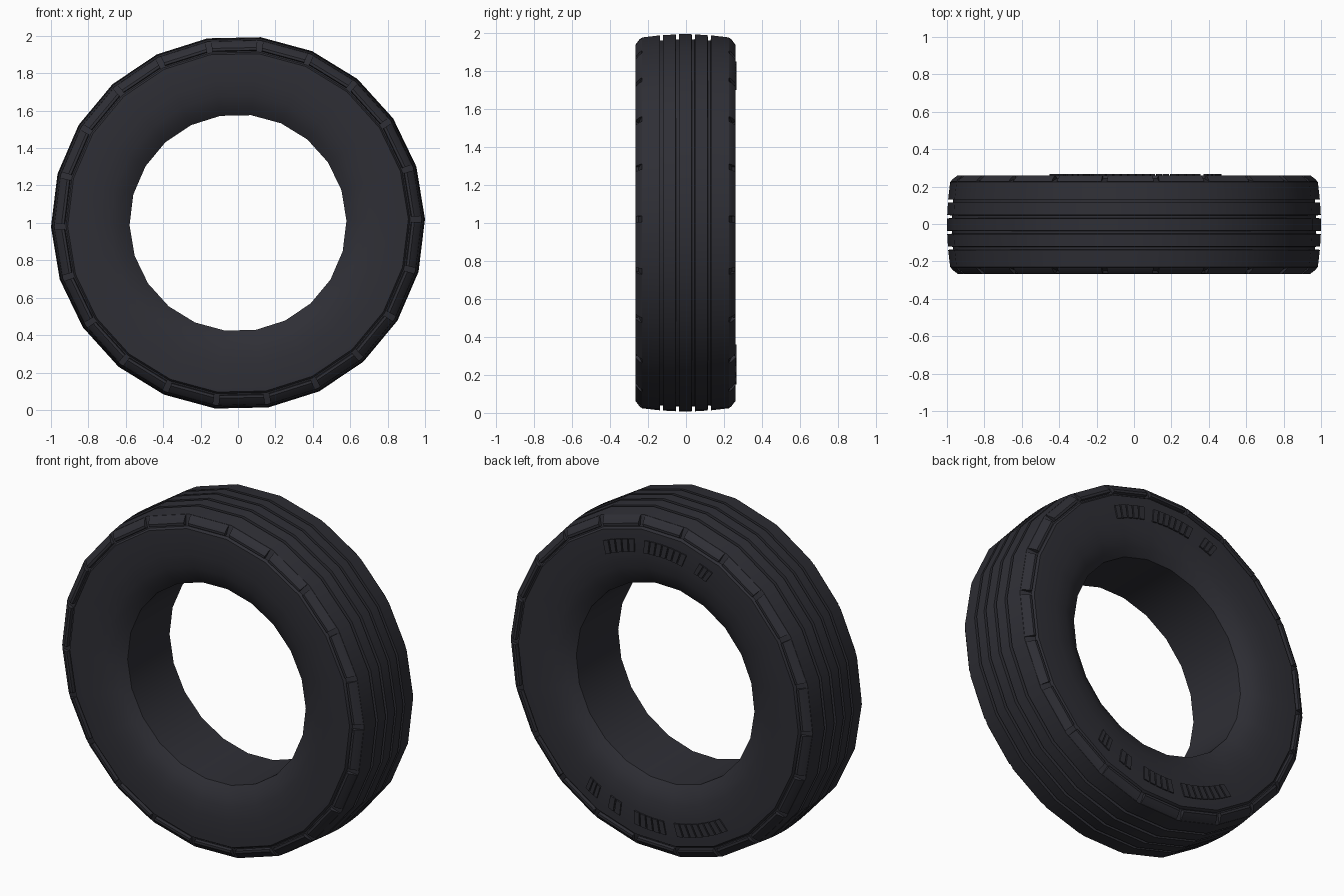
import bpy, bmesh
from math import cos, sin, pi, radians

cube = bpy.data.objects.get("Cube")
if cube:
    bpy.data.objects.remove(cube, do_unlink=True)

SEGMENTS = 22
TURN = radians(1.2)
CENTRE_Z = 1.0
SHIFT_Y = -0.003

rubber = bpy.data.materials.new("black rubber")
rubber.use_nodes = True
colour = (0.028, 0.028, 0.036, 1)
rubber.diffuse_color = colour
bsdf = rubber.node_tree.nodes["Principled BSDF"]
bsdf.inputs["Base Color"].default_value = colour
bsdf.inputs["Roughness"].default_value = 0.8


def point(angle, r, y):
    return (r * cos(angle), y + SHIFT_Y, CENTRE_Z + r * sin(angle))


def prism(bm, start, end):
    """Solid between two matching outlines."""
    a = [bm.verts.new(p) for p in start]
    b = [bm.verts.new(p) for p in end]
    n = len(a)
    for i in range(n):
        j = (i + 1) % n
        bm.faces.new((a[i], a[j], b[j], b[i]))
    bm.faces.new(a[::-1])
    bm.faces.new(b)


def finish(name, bm, angle):
    bmesh.ops.recalc_face_normals(bm, faces=bm.faces)
    mesh = bpy.data.meshes.new(name)
    bm.to_mesh(mesh)
    bm.free()
    mesh.materials.append(rubber)
    obj = bpy.data.objects.new(name, mesh)
    bpy.context.collection.objects.link(obj)
    bpy.ops.object.select_all(action="DESELECT")
    obj.select_set(True)
    bpy.context.view_layer.objects.active = obj
    bpy.ops.object.shade_smooth_by_angle(angle=angle)
    return obj


# Tyre body: half section (y, radius) with two tread grooves, shoulder, sidewall, bead
half = [(0.033, 1.0), (0.035, 0.973), (0.049, 0.973), (0.051, 0.999),
        (0.117, 0.995), (0.119, 0.968), (0.133, 0.968), (0.135, 0.994),
        (0.228, 0.983), (0.238, 0.955), (0.246, 0.92), (0.261, 0.911),
        (0.263, 0.86), (0.261, 0.76), (0.25, 0.685), (0.228, 0.625), (0.195, 0.58)]
section = half + [(-y, r) for y, r in reversed(half)]

bm = bmesh.new()
rings = [[bm.verts.new(point(TURN + 2 * pi * i / SEGMENTS, r, y)) for y, r in section]
         for i in range(SEGMENTS)]
for i in range(SEGMENTS):
    a, b = rings[i], rings[(i + 1) % SEGMENTS]
    for k in range(len(section)):
        m = (k + 1) % len(section)
        bm.faces.new((a[k], a[m], b[m], b[k]))
finish("tyre_body", bm, radians(35))

# Shoulder blocks: one straight block per segment on each side, with narrow gaps
block = [(0.229, 0.982), (0.241, 0.974), (0.263, 0.945), (0.263, 0.931),
         (0.24, 0.926), (0.22, 0.96)]
GAP = 0.055


def between(p, q, t):
    return tuple(u + (v - u) * t for u, v in zip(p, q))


bm = bmesh.new()
for side in (-1, 1):
    for i in range(SEGMENTS):
        a0 = TURN + 2 * pi * i / SEGMENTS
        a1 = a0 + 2 * pi / SEGMENTS
        ends = [(point(a0, r, side * y), point(a1, r, side * y)) for y, r in block]
        prism(bm, [between(p, q, GAP) for p, q in ends],
              [between(p, q, 1 - GAP) for p, q in ends])
finish("shoulder_blocks", bm, radians(20))

# Raised slanted bars on the back sidewall: (base angle, from, to, count), in degrees
groups = [(90, 25.5, 10.5, 5), (90, 6.5, -12.5, 7), (90, -18, -24.5, 3),
          (-90, 34, 28, 3), (-90, 23, 17, 2), (-90, 11, -3.5, 5), (-90, -8, -32, 8)]
bm = bmesh.new()
for base, first, last, count in groups:
    turn = -1 if base > 0 else 1
    step = (last - first) / count
    for i in range(count):
        start = first + step * (i + 0.1)
        stop = start + step * 0.8
        corners = [(start + 0.5, 0.775), (stop + 0.5, 0.775),
                   (stop - 0.5, 0.85), (start - 0.5, 0.85)]
        outline = [(radians(base + turn * a), r) for a, r in corners]
        prism(bm, [point(a, r, 0.25) for a, r in outline],
              [point(a, r, 0.27) for a, r in outline])
finish("sidewall_bars", bm, radians(20))
